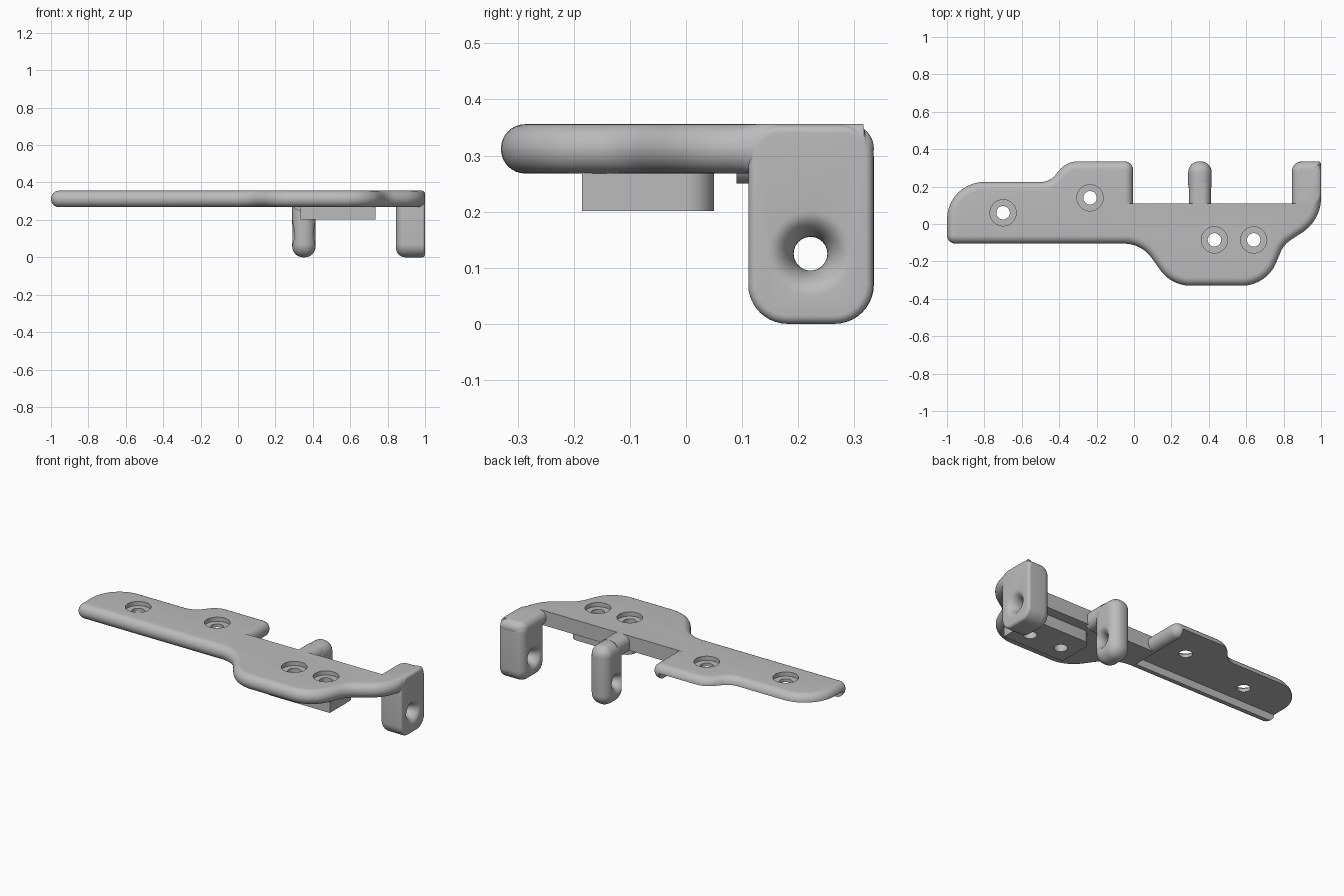
import bpy, math
from mathutils import Vector

old = bpy.data.objects.get("Cube")
if old:
    bpy.data.objects.remove(old, do_unlink=True)

grey = bpy.data.materials.new("matte_grey")
grey.use_nodes = True
COLOR = (0.5, 0.5, 0.5, 1)
grey.diffuse_color = COLOR
grey.node_tree.nodes["Principled BSDF"].inputs["Base Color"].default_value = COLOR


def fillet(corners, seg=10):
    """Counter-clockwise outline from (u, v, corner radius)."""
    out, n = [], len(corners)
    for i, (u, v, r) in enumerate(corners):
        p = Vector((u, v))
        if r == 0:
            out.append(p)
            continue
        a = (Vector(corners[i - 1][:2]) - p).normalized()
        b = (Vector(corners[(i + 1) % n][:2]) - p).normalized()
        half = a.angle(b) / 2
        t = r / math.tan(half)
        center = p + (a + b).normalized() * (r / math.sin(half))
        start, end = p + a * t - center, p + b * t - center
        sweep = math.pi - 2 * half
        if start.x * end.y - start.y * end.x < 0:
            sweep = -sweep
        for k in range(seg + 1):
            c, s = math.cos(sweep * k / seg), math.sin(sweep * k / seg)
            out.append(center + Vector((c * start.x - s * start.y,
                                        s * start.x + c * start.y)))
    return out


def circle(u, v, r, n=40):
    return [Vector((u + r * math.cos(2 * math.pi * k / n),
                    v + r * math.sin(2 * math.pi * k / n))) for k in range(n)]


def inset(points, d, scale):
    """Move each edge inward by d times its scale."""
    out, n = [], len(points)
    for i, p in enumerate(points):
        q, s = points[i - 1], points[(i + 1) % n]
        e1, e2 = (p - q).normalized(), (s - p).normalized()
        n1, n2 = Vector((-e1.y, e1.x)), Vector((-e2.y, e2.x))
        d1, d2 = d * scale((p + q) / 2), d * scale((p + s) / 2)
        det = n1.x * n2.y - n1.y * n2.x
        if abs(det) > 0.5:
            out.append(p + Vector((d1 * n2.y - d2 * n1.y, d2 * n1.x - d1 * n2.x)) / det)
        else:
            out.append(p + (n1 + n2).normalized() * (d1 + d2) / 2)
    return out


def rounded(lo, hi, r_lo, r_hi, seg=8):
    """Levels (inset, height) with quarter-round ends."""
    arc = [(1 - math.sin(a), 1 - math.cos(a))
           for a in (math.pi / 2 * k / seg for k in range(seg + 1))]
    return ([(r_lo * i, lo + r_lo * h) for i, h in arc]
            + [(r_hi * i, hi - r_hi * h) for i, h in reversed(arc)])


PLACE = {"x": lambda p, h: (h, p.x, p.y),
         "y": lambda p, h: (p.x, h, p.y),
         "z": lambda p, h: (p.x, p.y, h)}


def loft(name, outline, levels, axis="z", scale=lambda m: 1):
    n, verts, faces = len(outline), [], []
    for d, h in levels:
        verts += [PLACE[axis](p, h) for p in inset(outline, d, scale)]
    for j in range(len(levels) - 1):
        for i in range(n):
            a, b = j * n + i, j * n + (i + 1) % n
            faces.append((a, b, b + n, a + n))
    last = (len(levels) - 1) * n
    faces += [tuple(reversed(range(n))), tuple(range(last, last + n))]
    if axis == "y":
        faces = [tuple(reversed(f)) for f in faces]
    mesh = bpy.data.meshes.new(name)
    mesh.from_pydata(verts, [], faces)
    obj = bpy.data.objects.new(name, mesh)
    bpy.context.collection.objects.link(obj)
    return obj


def cut(obj, cutters):
    for c in cutters:
        mod = obj.modifiers.new("cut", "BOOLEAN")
        mod.operation, mod.solver, mod.object = "DIFFERENCE", "EXACT", c
        bpy.context.view_layer.update()
        mesh = bpy.data.meshes.new_from_object(
            obj.evaluated_get(bpy.context.evaluated_depsgraph_get()))
        obj.modifiers.clear()
        obj.data = mesh
        bpy.data.objects.remove(c, do_unlink=True)


def finish(obj):
    obj.data.materials.clear()
    obj.data.materials.append(grey)
    bpy.ops.object.select_all(action="DESELECT")
    obj.select_set(True)
    bpy.context.view_layer.objects.active = obj
    bpy.ops.object.shade_smooth_by_angle(angle=math.radians(32))


def flared_hole(mid, half):
    """Cutter for a cross hole that widens toward both faces of an arm."""
    levels = [(0, mid - half - 0.02)]
    for k in range(-10, 11):
        t = math.sin(math.pi / 2 * k / 10)
        levels.append((0.045 * math.sqrt(max(0, 1 - t * t)), mid + half * t))
    levels.append((0, mid + half + 0.02))
    return loft("hole_cutter", circle(0.222, 0.125, 0.075), levels, "x")


TOP, BOTTOM, MID = 0.356, 0.268, 0.312

# Plate: rounded rim, square along the back of the narrow middle
plate_outline = fillet([
    (-1, -0.105, 0.046), (0.04, -0.105, 0.18), (0.2, -0.33, 0.2),
    (0.71, -0.33, 0.2), (0.8, -0.11, 0.15), (1, 0.02, 0.22),
    (1, 0.335, 0.02), (0.845, 0.335, 0.06), (0.845, 0.11, 0),
    (-0.005, 0.11, 0), (-0.005, 0.335, 0.046), (-0.36, 0.335, 0.13),
    (-0.45, 0.225, 0.1), (-1, 0.225, 0.2)])


def rim_scale(m):
    if abs(m.y - 0.11) < 0.002 and 0 < m.x < 0.84:
        return 0
    return 0.35 if m.x > 0.999 else 1


plate = loft("mounting_plate", plate_outline,
             rounded(BOTTOM, TOP, 0.0435, 0.0435), "z", rim_scale)

# Underside relief leaves a lip along the front and inner end
relief = loft("relief_cutter", fillet([(-1.1, -0.05, 0), (-0.055, -0.05, 0),
                                       (-0.055, 0.5, 0), (-1.1, 0.5, 0)]),
              [(0, 0.2), (0, MID)])
cutters = [relief]

# Counterbored screw holes
screws = [(-0.7, 0.06), (-0.235, 0.14), (0.43, -0.085), (0.64, -0.085)]
for x, y in screws:
    cutters.append(loft("screw_cutter", circle(x, y, 0.07),
                        [(0.034, 0.1), (0.034, TOP - 0.025),
                         (0, TOP - 0.025), (0, 0.5)]))
cut(plate, cutters)

# Spacer block below the wide part
block = loft("spacer_block", fillet([(0.335, -0.185, 0), (0.735, -0.185, 0),
                                     (0.735, 0.05, 0.05), (0.335, 0.05, 0.05)]),
             [(0, 0.201), (0, BOTTOM + 0.004)])
cut(block, [loft("screw_cutter", circle(x, y, 0.036), [(0, 0.1), (0, 0.5)])
            for x, y in screws[2:]])

# Outer hinge arm, soft inside and crisp outside
outer_arm = loft("outer_hinge_arm",
                 fillet([(0.111, 0, 0.07), (0.334, 0, 0.07),
                         (0.334, TOP - 0.001, 0.055), (0.111, TOP - 0.001, 0.055)]),
                 rounded(0.845, 1, 0.05, 0.015), "x")
cut(outer_arm, [flared_hole(0.9225, 0.0775)])

# Middle hinge arm, fully rounded, with a neck to the plate
middle_arm = loft("middle_hinge_arm",
                  fillet([(0.152, 0, 0.07), (0.335, 0, 0.07),
                          (0.335, TOP, 0.06), (0.152, TOP, 0.06)]),
                  rounded(0.29, 0.415, 0.058, 0.058), "x")
cut(middle_arm, [flared_hole(0.3525, 0.0625)])
neck = loft("middle_arm_neck",
            fillet([(0.294, 0.25, 0.04), (0.411, 0.25, 0.04),
                    (0.411, TOP, 0.045), (0.294, TOP, 0.045)]),
            [(0, 0.09), (0, 0.22)], "y")

for part in (plate, block, outer_arm, middle_arm, neck):
    finish(part)
